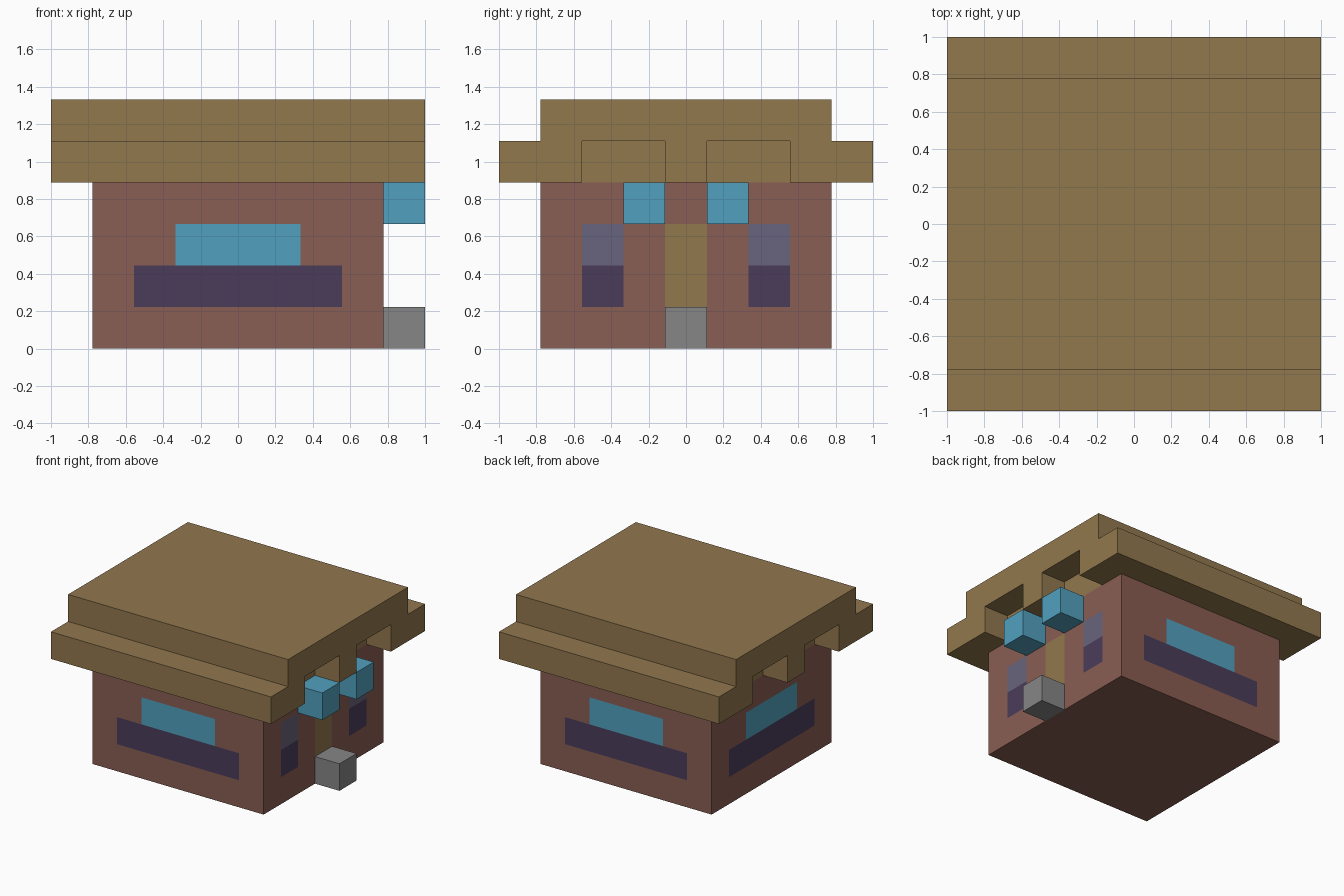
import bpy
import bmesh
from mathutils import Vector

if "Cube" in bpy.data.objects:
    bpy.data.objects.remove(bpy.data.objects["Cube"], do_unlink=True)

U = 2 / 9  # one building block


def linear(c):
    c /= 255
    return c / 12.92 if c <= 0.04045 else ((c + 0.055) / 1.055) ** 2.4


def material(name, *rgb):
    mat = bpy.data.materials.new(name)
    mat.use_nodes = True
    color = (*[linear(c) for c in rgb], 1)
    mat.diffuse_color = color
    bsdf = mat.node_tree.nodes["Principled BSDF"]
    bsdf.inputs["Base Color"].default_value = color
    bsdf.inputs["Roughness"].default_value = 0.9
    return mat


BRICK = material("brick", 137, 93, 83)
WOOD = material("wood", 146, 120, 78)
BLUE = material("blue glass", 82, 160, 191)
PURPLE = material("dark purple", 75, 60, 90)
LAVENDER = material("lavender", 105, 100, 125)
GREY = material("stone grey", 134, 134, 134)


def finish(name, bm, *mats):
    bmesh.ops.recalc_face_normals(bm, faces=bm.faces)
    mesh = bpy.data.meshes.new(name)
    bm.to_mesh(mesh)
    bm.free()
    for m in mats:
        mesh.materials.append(m)
    obj = bpy.data.objects.new(name, mesh)
    bpy.context.collection.objects.link(obj)
    return obj


def box_mesh(lo, hi):
    """Box between two corners given in blocks."""
    lo, hi = Vector(lo) * U, Vector(hi) * U
    bm = bmesh.new()
    bmesh.ops.create_cube(bm, size=1)
    for v in bm.verts:
        v.co = [a + (c + 0.5) * (b - a) for a, b, c in zip(lo, hi, v.co)]
    return bm


# House walls, cut along block lines so windows and door are flush faces
bm = box_mesh((-3.5, -3.5, 0), (3.5, 3.5, 4))


def cut(axis, pos):
    normal = Vector((0, 0, 0))
    normal[axis] = 1
    bmesh.ops.bisect_plane(bm, geom=bm.verts[:] + bm.edges[:] + bm.faces[:],
                           plane_co=normal * pos * U, plane_no=normal)


for level in (1, 2, 3):
    cut(2, level)
for side in (-1, 1):
    for line in (0.5, 1.5, 2.5):
        cut(0, side * line)
        cut(1, side * line)


def wall_slot(face):
    """Slots: 0 brick, 1 wood, 2 blue, 3 purple, 4 lavender."""
    c, n = face.calc_center_median() / U, face.normal
    if abs(n.z) > 0.5:
        return 0
    across = abs(c.y if abs(n.x) > 0.5 else c.x)
    sill_row, glass_row = 1 < c.z < 2, 2 < c.z < 3
    if n.x > 0.5:  # entrance side: door between two narrow windows
        if across < 0.5 and (sill_row or glass_row):
            return 1
        if 1.5 < across < 2.5:
            return 3 if sill_row else 4 if glass_row else 0
        return 0
    if sill_row and across < 2.5:
        return 3
    if glass_row and across < 1.5:
        return 2
    return 0


bm.normal_update()
for f in bm.faces:
    f.material_index = wall_slot(f)
finish("walls", bm, BRICK, WOOD, BLUE, PURPLE, LAVENDER)

# Stepped roof: one profile extruded along x
half = [(4.5, 4), (4.5, 5), (3.5, 5), (3.5, 6)]
profile = half + [(-y, z) for y, z in reversed(half)]
bm = bmesh.new()
base = bm.faces.new([bm.verts.new((-4.5 * U, y * U, z * U)) for y, z in profile])
ext = bmesh.ops.extrude_face_region(bm, geom=[base])
bmesh.ops.translate(bm, vec=(9 * U, 0, 0),
                    verts=[g for g in ext["geom"] if isinstance(g, bmesh.types.BMVert)])
roof = finish("roof", bm, WOOD)

# Two notches under each gable end
cutters = []
for sx in (-1, 1):
    for sy in (-1, 1):
        xs, ys = sorted((sx * 3.5, sx * 5)), sorted((sy * 0.5, sy * 2.5))
        cutter = finish("notch_cutter", box_mesh((xs[0], ys[0], 3.5), (xs[1], ys[1], 5)), WOOD)
        cutter.hide_render = True
        mod = roof.modifiers.new("notch", "BOOLEAN")
        mod.operation = "DIFFERENCE"
        mod.solver = "EXACT"
        mod.object = cutter
        cutters.append(cutter)
bpy.context.view_layer.objects.active = roof
for mod in list(roof.modifiers):
    bpy.ops.object.modifier_apply(modifier=mod.name)
for cutter in cutters:
    bpy.data.objects.remove(cutter, do_unlink=True)

# Entrance lamps and doorstep
finish("front_lamp", box_mesh((3.5, -1.5, 3), (4.5, -0.5, 4)), BLUE)
finish("back_lamp", box_mesh((3.5, 0.5, 3), (4.5, 1.5, 4)), BLUE)
finish("doorstep", box_mesh((3.5, -0.5, 0), (4.5, 0.5, 1)), GREY)
